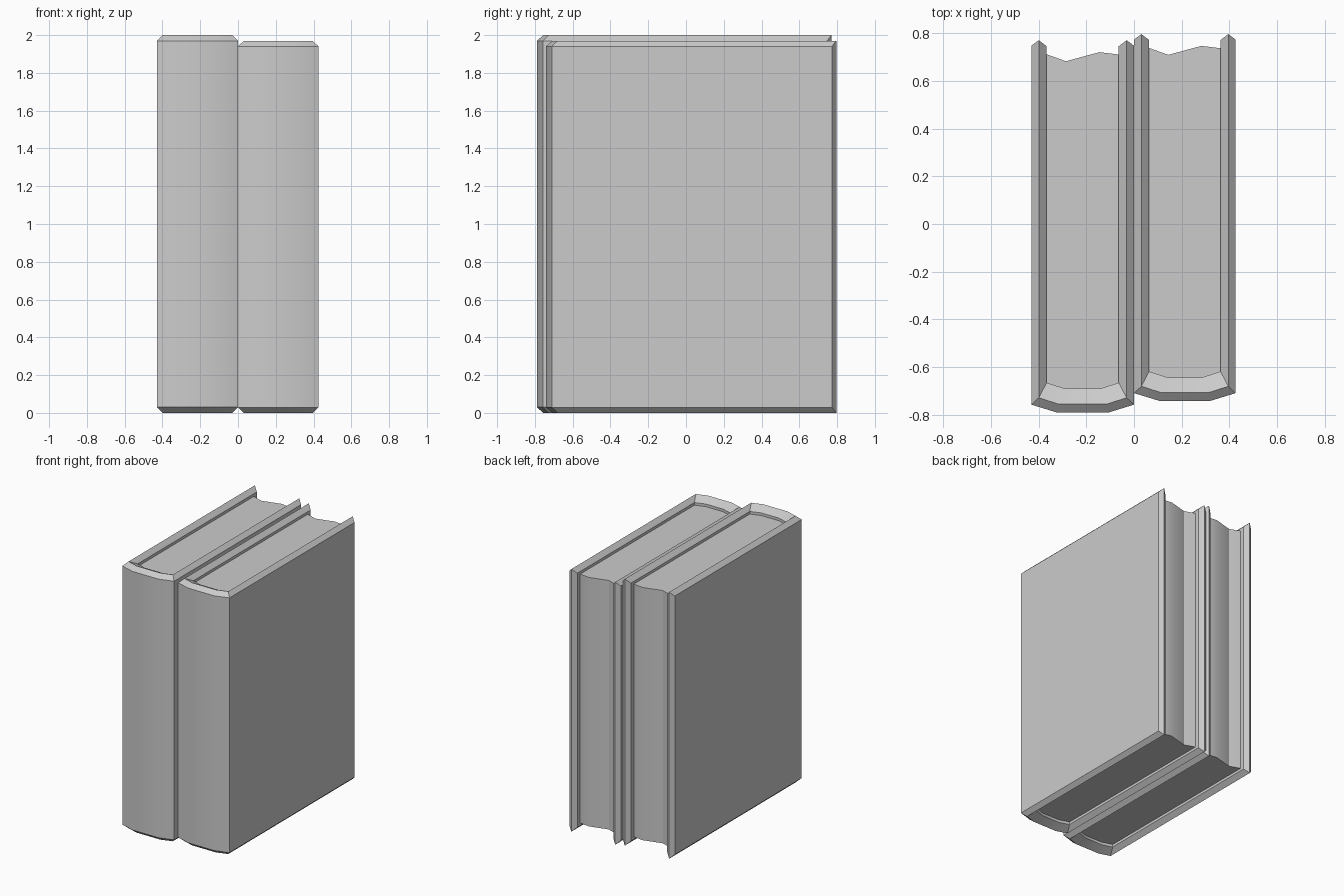
import bpy, bmesh

if "Cube" in bpy.data.objects:
    bpy.data.objects.remove(bpy.data.objects["Cube"])

H = 2.0

def make_object(name, bm, loc, scale):
    bmesh.ops.recalc_face_normals(bm, faces=bm.faces)
    mesh = bpy.data.meshes.new(name)
    bm.to_mesh(mesh)
    bm.free()
    ob = bpy.data.objects.new(name, mesh)
    bpy.context.collection.objects.link(ob)
    ob.location = loc
    ob.scale = scale
    bpy.ops.object.select_all(action='DESELECT')
    ob.select_set(True)
    bpy.context.view_layer.objects.active = ob
    bpy.ops.object.shade_smooth_by_angle(angle=0.6)

def mirrored(half):
    return half + [(-x, y) for x, y in reversed(half)]

# Half paths around the cover: outside face, edge ridge, inside face
OUTER = mirrored([(.215, .747), (.215, -.757), (.108, -.79)])
RIDGE = mirrored([(.184, .77), (.184, -.728), (.1, -.755)])
INNER = mirrored([(.151, .745), (.151, -.665), (.073, -.69)])

def cover(name, loc, scale):
    bm = bmesh.new()
    rings = []
    for o, r, i in zip(OUTER, RIDGE, INNER):
        ring = [(*o, .03), (*r, 0), (*i, .032),
                (*i, H - .032), (*r, H), (*o, H - .03)]
        rings.append([bm.verts.new(p) for p in ring])
    for a, b in zip(rings, rings[1:]):
        for k in range(6):
            n = (k + 1) % 6
            bm.faces.new((a[k], a[n], b[n], b[k]))
    # Pointed board ends
    for e in (rings[0], rings[-1]):
        bm.faces.new((e[0], e[1], e[4], e[5]))
        bm.faces.new((e[1], e[2], e[3], e[4]))
    make_object(name, bm, loc, scale)

def pages(name, loc, scale):
    # Page block outline with a wavy fore edge
    outline = [(-.158, -.67), (-.075, -.7), (.075, -.7), (.158, -.67),
               (.158, .709), (.145, .711), (.07, .72), (-.07, .682),
               (-.145, .709), (-.158, .713)]
    bm = bmesh.new()
    face = bm.faces.new([bm.verts.new((x, y, .052)) for x, y in outline])
    ext = bmesh.ops.extrude_face_region(bm, geom=[face], use_keep_orig=True)
    top = [v for v in ext['geom'] if isinstance(v, bmesh.types.BMVert)]
    bmesh.ops.translate(bm, verts=top, vec=(0, 0, H - .104))
    make_object(name, bm, loc, scale)

# Two books side by side, the right one slightly smaller
for side, loc, scale in (("left", (-.215, 0, 0), (1, 1, 1)),
                         ("right", (.213, .037, 0), (.99, .985, .985))):
    cover(side + "_book_cover", loc, scale)
    pages(side + "_book_pages", loc, scale)
